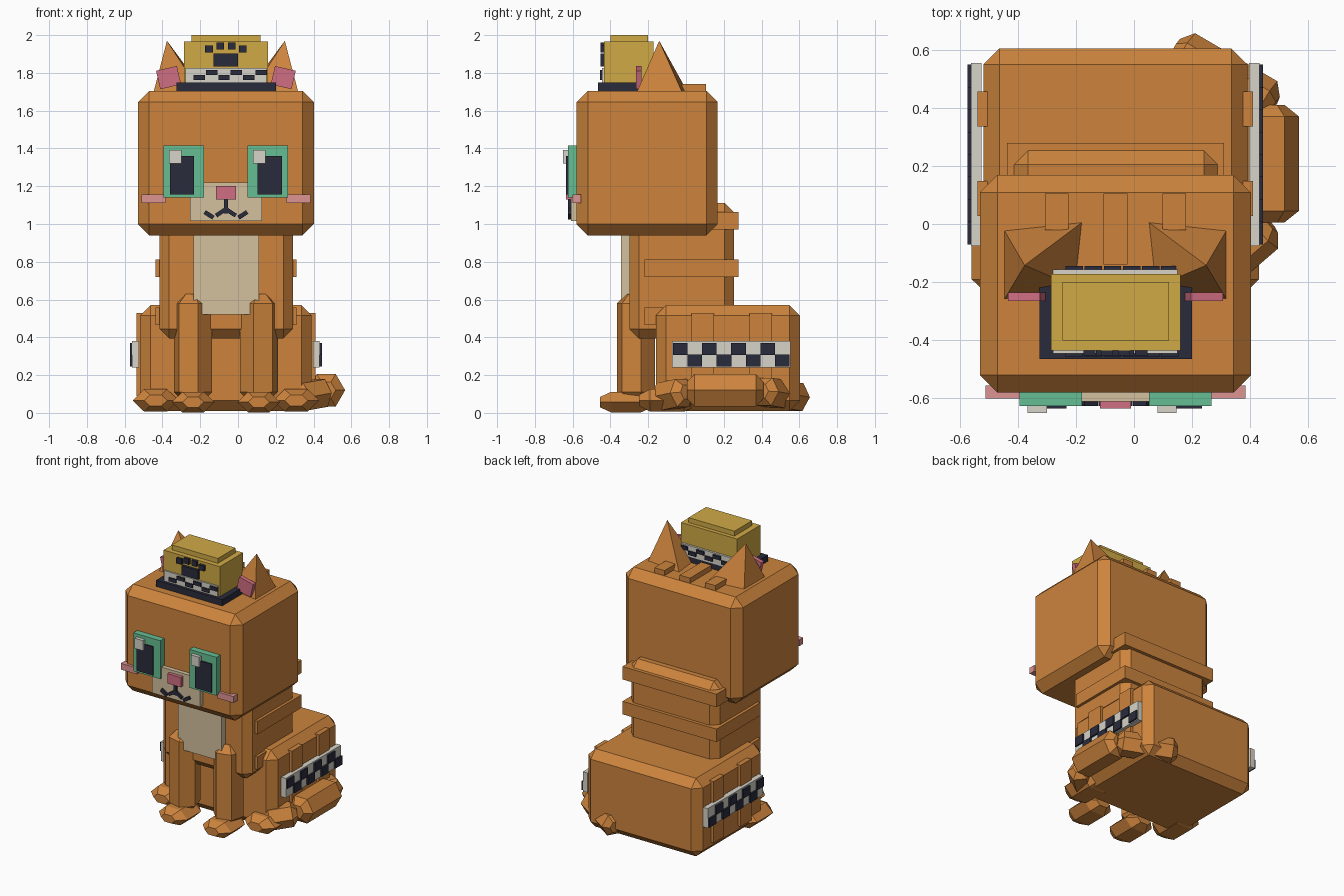
import bpy, bmesh, math
from mathutils import Vector, Matrix

if "Cube" in bpy.data.objects:
    bpy.data.objects.remove(bpy.data.objects["Cube"])

C = -0.064  # mirror line of the cat (the tail shifts it off centre)


def material(name, rgb):
    m = bpy.data.materials.new(name)
    lin = [((c / 255 + 0.055) / 1.055) ** 2.4 for c in rgb]
    m.diffuse_color = (*lin, 1)
    m.use_nodes = True
    m.node_tree.nodes["Principled BSDF"].inputs["Base Color"].default_value = m.diffuse_color
    return m


ORANGE = material("orange fur", (205, 132, 61))
CREAM = material("cream fur", (212, 192, 158))
GREEN = material("eye green", (102, 190, 147))
DARK = material("dark navy", (42, 43, 60))
WHITE = material("off white", (215, 211, 200))
GOLD = material("hat yellow", (208, 170, 70))
PINK = material("pink", (208, 110, 130))
BLUSH = material("blush", (222, 148, 146))


def finish(name, bm, mat):
    bmesh.ops.recalc_face_normals(bm, faces=bm.faces)
    me = bpy.data.meshes.new(name)
    bm.to_mesh(me)
    bm.free()
    me.materials.append(mat)
    ob = bpy.data.objects.new(name, me)
    bpy.context.collection.objects.link(ob)
    return ob


def box(name, mat, x, y, z, bevel=0, tilt=0):
    """Box from (min, max) ranges, chamfered, tilted about the y axis."""
    bm = bmesh.new()
    bmesh.ops.create_cube(bm, size=1)
    for v in bm.verts:
        v.co = Vector(v.co[i] * abs(r[1] - r[0]) for i, r in enumerate((x, y, z)))
    if bevel:
        bmesh.ops.bevel(bm, geom=bm.edges[:], offset=bevel, segments=1,
                        affect='EDGES', profile=0.5)
    mid = Vector((sum(r) / 2 for r in (x, y, z)))
    bm.transform(Matrix.Translation(mid) @ Matrix.Rotation(math.radians(tilt), 4, 'Y'))
    return finish(name, bm, mat)


def pair(name, mat, x, y, z, bevel=0, tilt=0):
    """Mirrored boxes; x is measured outwards from the mirror line."""
    for s, side in ((-1, "left"), (1, "right")):
        box(side + "_" + name, mat, (C + s * x[0], C + s * x[1]), y, z, bevel, s * tilt)


def capsule(name, a, b, r, squash=1.0, turn=0, cap=0.035, tip=0.5):
    """Six-sided bar from a to b with tapered ends."""
    a, b = Vector(a), Vector(b)
    d = (b - a).normalized()
    u = Vector((1, 0, 0)) if abs(d.z) > 0.9 else d.cross((0, 0, 1)).normalized()
    w = u.cross(d)
    bm = bmesh.new()
    rings = []
    for p, k in ((a, tip), (a + d * cap, 1), (b - d * cap, 1), (b, tip)):
        ring = []
        for i in range(6):
            t = math.radians(60 * i + turn)
            ring.append(bm.verts.new(p + k * r * (u * math.cos(t) + w * squash * math.sin(t))))
        rings.append(ring)
    for lo, hi in zip(rings, rings[1:]):
        for i in range(6):
            j = (i + 1) % 6
            bm.faces.new((lo[i], lo[j], hi[j], hi[i]))
    bm.faces.new(rings[0])
    bm.faces.new(rings[-1])
    return finish(name, bm, ORANGE)


# Body, torso and head
box("haunches", ORANGE, (-0.518, 0.39), (-0.16, 0.603), (0.01, 0.57), 0.055)
box("torso", ORANGE, (-0.415, 0.29), (-0.30, 0.255), (0.395, 1.11), 0.05)
box("head", ORANGE, (-0.53, 0.402), (-0.58, 0.168), (0.94, 1.705), 0.06)
box("chest_bib", CREAM, (-0.235, 0.11), (-0.345, -0.28), (0.52, 1.0))

# Raised fur stripes
for z in (0.465, 0.72, 0.97):
    box("torso_stripe", ORANGE, (-0.437, 0.31), (-0.22, 0.278), (z, z + 0.093))
for y in (0.028, 0.335):
    pair("flank_stripe", ORANGE, (0.43, 0.474), (y, y + 0.12), (0.09, 0.53))
pair("crown_stripe", ORANGE, (0.162, 0.242), (-0.02, 0.105), (1.68, 1.742))
box("middle_crown_stripe", ORANGE, (-0.105, -0.023), (-0.14, 0.105), (1.68, 1.742))

# Legs and paws
for s, side in ((-1, "left"), (1, "right")):
    x = C + s * 0.174
    capsule(side + "_front_leg", (x, -0.265, 0.06), (x, -0.265, 0.63), 0.104,
            turn=-15 * s, cap=0.05)
    capsule(side + "_front_paw", (x, -0.455, 0.057), (x, -0.18, 0.057), 0.113, 0.56, cap=0.06)
    x = C + s * 0.372
    capsule(side + "_hind_paw", (x, -0.25, 0.066), (x, 0.05, 0.066), 0.122, 0.56, cap=0.06)

# Tail wrapped round the right side
capsule("tail_base", (0.137, 0.60, 0.08), (0.48, 0.40, 0.115), 0.085)
capsule("tail_middle", (0.467, 0.41, 0.12), (0.467, 0.005, 0.12), 0.1, cap=0.04)
capsule("tail_tip", (0.467, 0.003, 0.11), (0.30, -0.14, 0.08), 0.085)

# Chequered bands on the flanks
pair("flank_band", WHITE, (0.46, 0.496), (-0.075, 0.553), (0.24, 0.38))
for i in range(8):
    y = -0.07 + i * 0.0773
    z = 0.245 if i % 2 else 0.307
    pair("flank_check", DARK, (0.49, 0.508), (y, y + 0.078), (z, z + 0.063))

# Ears
for s, side in ((-1, "left"), (1, "right")):
    bm = bmesh.new()
    base = [bm.verts.new((C + s * x, y, 1.69)) for x, y in
            ((0.385, -0.017), (0.105, 0.013), (0.13, -0.22), (0.385, -0.264))]
    tip = bm.verts.new((C + s * 0.312, -0.142, 1.97))
    bm.faces.new(base)
    for i in range(4):
        bm.faces.new((base[i], base[(i + 1) % 4], tip))
    finish(side + "_ear", bm, ORANGE)
pair("inner_ear", PINK, (0.247, 0.36), (-0.265, -0.235), (1.725, 1.825), tilt=13)

# Face
pair("eye", GREEN, (0.115, 0.33), (-0.625, -0.57), (1.14, 1.415))
pair("pupil", DARK, (0.168, 0.297), (-0.634, -0.62), (1.155, 1.36))
for x in (-0.366, 0.08):  # both glints sit on the same side of the pupil
    box("eye_glint", WHITE, (x, x + 0.066), (-0.65, -0.62), (1.32, 1.393))
box("muzzle", CREAM, (-0.255, 0.127), (-0.61, -0.57), (1.015, 1.22))
box("nose", PINK, (-0.117, -0.01), (-0.635, -0.60), (1.13, 1.2))
box("mouth_line", DARK, (-0.074, -0.053), (-0.625, -0.60), (1.055, 1.13))
pair("mouth_inner", DARK, (-0.003, 0.057), (-0.625, -0.60), (1.05, 1.072), tilt=33)
pair("mouth_outer", DARK, (0.062, 0.117), (-0.625, -0.60), (1.037, 1.06), tilt=-33)
pair("cheek", BLUSH, (0.32, 0.447), (-0.60, -0.555), (1.11, 1.155))

# Hat
box("hat_brim", DARK, (-0.325, 0.20), (-0.465, -0.16), (1.70, 1.75))
box("hat_crown", GOLD, (-0.286, 0.16), (-0.435, -0.172), (1.74, 1.965))
box("hat_top", GOLD, (-0.245, 0.12), (-0.40, -0.2), (1.96, 2.0))
box("hat_band", WHITE, (-0.278, 0.15), (-0.445, -0.157), (1.745, 1.825))
for i in range(6):
    x = -0.235 + i * 0.0655
    z = 1.79 if i % 2 else 1.763
    for y in (-0.455, -0.157):
        box("hat_check", DARK, (x, x + 0.06), (y, y + 0.012), (z, z + 0.026))

# Paw print on the hat
box("paw_mark_pad", DARK, (-0.13, 0.0), (-0.453, -0.43), (1.835, 1.902))
pair("paw_mark_inner_toe", DARK, (0.01, 0.05), (-0.453, -0.43), (1.923, 1.962))
pair("paw_mark_outer_toe", DARK, (0.068, 0.11), (-0.453, -0.43), (1.907, 1.946))
